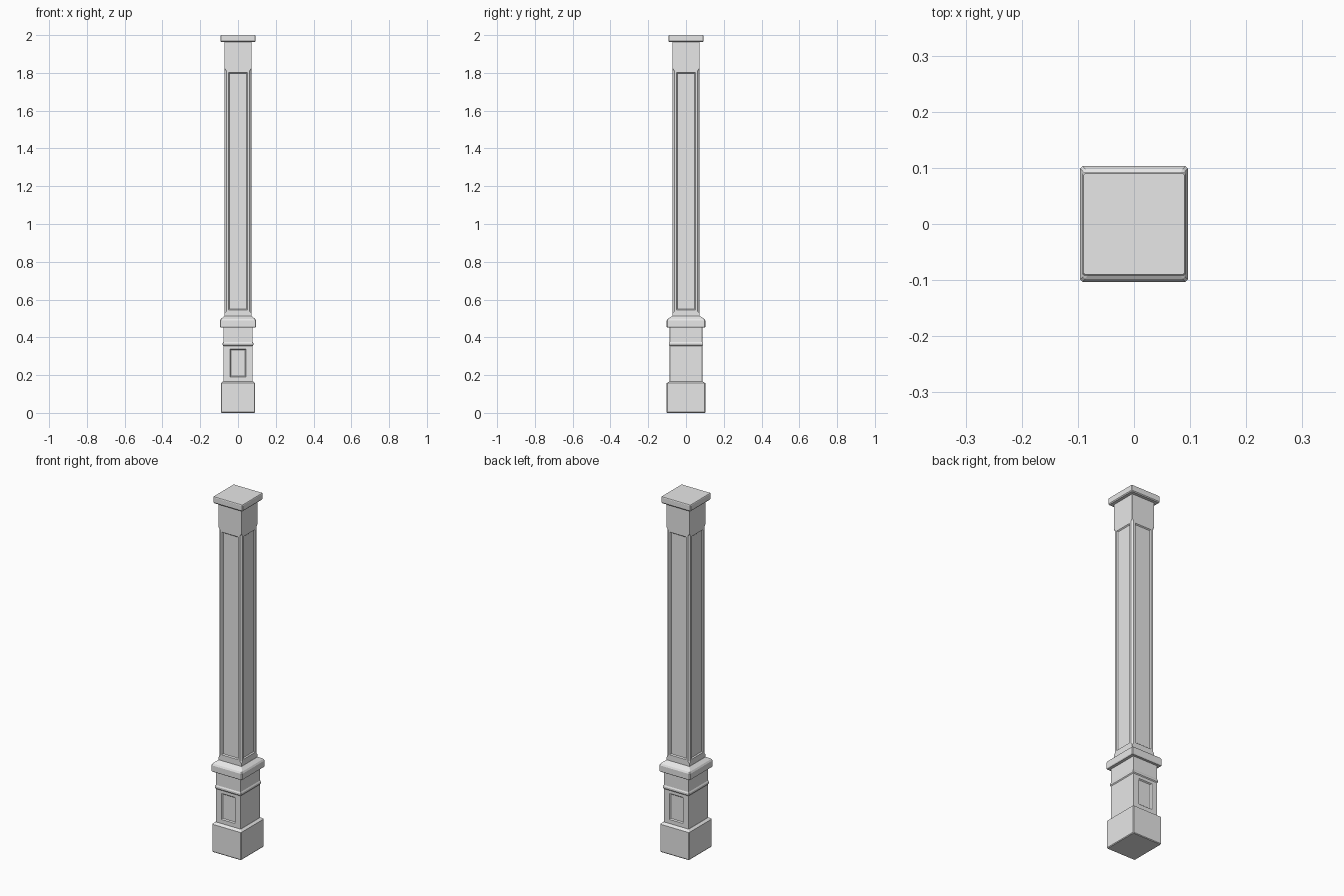
import bpy
import bmesh

cube = bpy.data.objects.get("Cube")
if cube:
    bpy.data.objects.remove(cube, do_unlink=True)

GREY = (0.8, 0.8, 0.8, 1)
paint = bpy.data.materials.new("light_grey_paint")
paint.use_nodes = True
paint.diffuse_color = GREY
paint.node_tree.nodes["Principled BSDF"].inputs["Base Color"].default_value = GREY


def sink_panel(bm, face, half_width, z0, z1):
    """Frame a rectangle on an upright face, then sink it with bevelled sides."""
    axis = 0 if abs(face.normal.y) > 0.5 else 1
    middle = face.calc_center_median().z
    bmesh.ops.inset_individual(bm, faces=[face], thickness=0.01)
    for v in face.verts:
        v.co[axis] = half_width if v.co[axis] > 0 else -half_width
        v.co.z = z1 if v.co.z > middle else z0
    bmesh.ops.inset_individual(bm, faces=[face], thickness=0.007, depth=-0.006)


def stack(name, rings, panel=None, sides="xy"):
    """Loft rectangular rings (z, half x, half y, corner chamfer)."""
    bm = bmesh.new()
    loops = []
    for z, x, y, c in rings:
        outline = [(x - c, -y), (x, c - y), (x, y - c), (x - c, y),
                   (c - x, y), (-x, y - c), (-x, c - y), (c - x, -y)]
        loops.append([bm.verts.new((px, py, z)) for px, py in outline])
    bm.faces.new(loops[0][::-1])
    bm.faces.new(loops[-1])
    for low, high in zip(loops, loops[1:]):
        for i in range(8):
            j = (i + 1) % 8
            bm.faces.new((low[i], low[j], high[j], high[i]))
    bmesh.ops.recalc_face_normals(bm, faces=bm.faces[:])
    bm.normal_update()
    if panel:
        half_width, z0, z1 = panel
        targets = []
        for f in bm.faces:
            heights = [v.co.z for v in f.verts]
            facing = "x" if abs(f.normal.x) > 0.99 else "y" if abs(f.normal.y) > 0.99 else ""
            if facing and facing in sides and min(heights) < z0 and max(heights) > z1:
                targets.append(f)
        for f in targets:
            sink_panel(bm, f, half_width, z0, z1)
    mesh = bpy.data.meshes.new(name)
    bm.to_mesh(mesh)
    bm.free()
    mesh.materials.append(paint)
    obj = bpy.data.objects.new(name, mesh)
    bpy.context.collection.objects.link(obj)
    return obj


# Plinth block with eased edges
stack("plinth", [(0, 0.088, 0.1, 0.003), (0.004, 0.091, 0.103, 0.004),
                 (0.157, 0.091, 0.103, 0.004), (0.167, 0.078, 0.088, 0.003)])

# Pedestal with sunken panels on front and back
stack("pedestal", [(0.16, 0.077, 0.087, 0.001), (0.358, 0.077, 0.087, 0.001),
                   (0.46, 0.077, 0.087, 0.001)],
      panel=(0.042, 0.19, 0.337), sides="y")

# Thin bead round the pedestal
stack("bead", [(0.354, 0.077, 0.087, 0.001), (0.359, 0.081, 0.091, 0.002),
               (0.369, 0.081, 0.091, 0.002), (0.376, 0.077, 0.087, 0.001)])

# Collar with sloping top
stack("collar", [(0.452, 0.093, 0.1, 0.003), (0.457, 0.096, 0.103, 0.004),
                 (0.488, 0.096, 0.103, 0.004), (0.497, 0.091, 0.098, 0.004),
                 (0.513, 0.072, 0.073, 0.002)])

# Shaft with stopped corner chamfers and a sunken panel on every side
stack("shaft", [(0.5, 0.071, 0.071, 0.0005), (0.528, 0.071, 0.071, 0.0005),
                (0.538, 0.071, 0.071, 0.009), (1.812, 0.071, 0.071, 0.009),
                (1.824, 0.071, 0.071, 0.0005), (1.97, 0.071, 0.071, 0.0005)],
      panel=(0.051, 0.546, 1.803))

# Cap slab
stack("cap", [(1.963, 0.088, 0.088, 0.003), (1.968, 0.092, 0.092, 0.003),
              (1.996, 0.092, 0.092, 0.003), (2.0, 0.09, 0.09, 0.003)])
